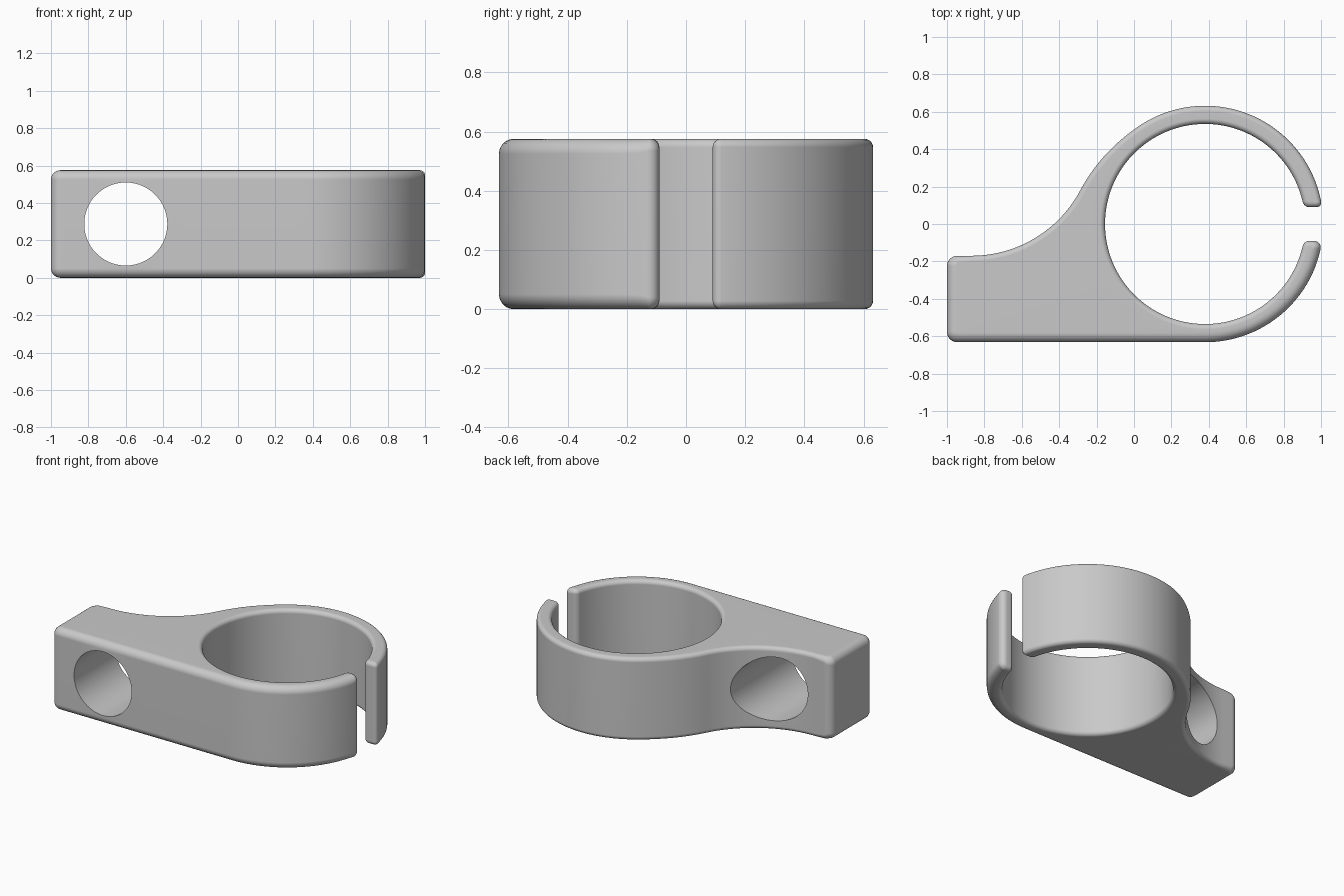
import bpy
import bmesh
from math import sin, cos, pi, asin, atan2, radians
from mathutils import Vector

cube = bpy.data.objects.get("Cube")
if cube:
    bpy.data.objects.remove(cube, do_unlink=True)

HEIGHT = 0.575
CENTRE = Vector((0.38, 0.0))
R_OUT, R_IN, GAP = 0.632, 0.535, 0.09
FRONT, BACK = -R_OUT, -0.17
SOFT, FINE = 0.05, 0.028      # edge rounding: front and block, elsewhere
TIP, LOW_TIP = 0.03, 0.045    # corner rounding of the clip ends


def arc(c, r, a, b, n):
    return [Vector((c.x + r * cos(a + (b - a) * i / n),
                    c.y + r * sin(a + (b - a) * i / n))) for i in range(n + 1)]


def corner(before, c, after, r, n=8):
    """Round the corner c between its two neighbours."""
    u = (before - c).normalized() * r
    v = (after - c).normalized() * r
    return [c + u * (1 - sin(pi / 2 * i / n)) + v * (1 - cos(pi / 2 * i / n))
            for i in range(n + 1)]


def bend(a, c, b, n):
    return [a.lerp(c, i / n).lerp(c.lerp(b, i / n), i / n) for i in range(n + 1)]


def tip(r, side):
    return Vector((CENTRE.x + r * cos(asin(GAP / r)), side * GAP))


# Outline pieces, counter-clockwise: (points, edge rounding)
a_out, a_in = asin(GAP / R_OUT), asin(GAP / R_IN)
t_in = a_in + TIP / R_IN
join = atan2(0.51, -0.38)
lower = arc(CENTRE, R_OUT, -pi / 2, -a_out - LOW_TIP / R_OUT, 44)
inner = arc(CENTRE, R_IN, -t_in, t_in - 2 * pi, 120)
upper = arc(CENTRE, R_OUT, a_out + TIP / R_OUT, join, 60)
hollow = arc(Vector((-0.87, 0.49)), 0.66, radians(-27.7), -pi / 2, 28)
shoulder = bend(upper[-1], Vector((-0.184, 0.372)), hollow[0], 16)
low_o, low_i = tip(R_OUT, -1), tip(R_IN, -1)
up_o, up_i = tip(R_OUT, 1), tip(R_IN, 1)
fl, bl = Vector((-1, FRONT)), Vector((-1, BACK))
front = [fl.lerp(lower[0], i / 20) for i in range(1, 20)]

outer_start = [
    (corner(bl, fl, lower[0], 0.055), SOFT),
    (front, SOFT), (lower, SOFT),
    (corner(lower[-1], low_o, low_i, LOW_TIP), 0.04),
]
bore_side = [
    (corner(low_o, low_i, inner[0], TIP), FINE),
    (inner, FINE),
    (corner(inner[-1], up_i, up_o, TIP), FINE),
]
outer_end = [
    (corner(up_i, up_o, upper[0], TIP), FINE),
    (upper, FINE), (shoulder, FINE), (hollow, FINE),
    (corner(hollow[-1], bl, fl, 0.055), SOFT),
]
path, rounding, splits = [], [], []
for group in (outer_start, bore_side, outer_end):
    for points, r in group:
        for p in points:
            if not path or (p - path[-1]).length > 0.002:
                path.append(p)
                rounding.append(r)
    splits.append(len(path))
count = len(path)
for _ in range(6):
    rounding = [min(r, (rounding[i - 1] + r + rounding[(i + 1) % count]) / 3)
                for i, r in enumerate(rounding)]

# Inward direction at each outline point
inward = []
for i, p in enumerate(path):
    d = (p - path[i - 1]).normalized() + (path[(i + 1) % count] - p).normalized()
    inward.append(Vector((-d.y, d.x)).normalized())

# Clip body: stacked outline loops with rounded rims
bm = bmesh.new()
steps = 6
levels = [(-1, pi / 2 * (1 - k / steps)) for k in range(steps + 1)]
levels += [(1, pi / 2 * k / steps) for k in range(steps + 1)]
loops = []
for side, a in levels:
    loop = []
    for p, n, r in zip(path, inward, rounding):
        q = p + n * r * (1 - cos(a))
        z = HEIGHT / 2 + side * (HEIGHT / 2 - r * (1 - sin(a)))
        loop.append(bm.verts.new((q.x, q.y, z)))
    loops.append(loop)
for lo, hi in zip(loops, loops[1:]):
    for i in range(count):
        j = (i + 1) % count
        bm.faces.new((lo[i], lo[j], hi[j], hi[i]))


def sweep(v):
    """Angle around a pivot inside the ring, counted from the gap."""
    return (atan2(v.co.y + 0.2, v.co.x - CENTRE.x) - radians(19)) % (2 * pi)


# Flat caps: a strip of triangles between the outer and the ring-hole edge
for loop in (loops[0], loops[-1]):
    outside = loop[splits[1]:] + loop[:splits[0]]
    inside = loop[splits[0]:splits[1]][::-1]
    i = j = 0
    while i < len(outside) - 1 or j < len(inside) - 1:
        if j == len(inside) - 1 or (i < len(outside) - 1 and
                                    sweep(outside[i + 1]) < sweep(inside[j + 1])):
            bm.faces.new((outside[i], outside[i + 1], inside[j]))
            i += 1
        else:
            bm.faces.new((outside[i], inside[j + 1], inside[j]))
            j += 1
bmesh.ops.recalc_face_normals(bm, faces=bm.faces)
mesh = bpy.data.meshes.new("clip_body")
bm.to_mesh(mesh)
bm.free()
body = bpy.data.objects.new("clip_body", mesh)
bpy.context.collection.objects.link(body)

grey = bpy.data.materials.new("plain_grey")
grey.use_nodes = True
colour = (0.585, 0.585, 0.585, 1)
grey.diffuse_color = colour
grey.node_tree.nodes["Principled BSDF"].inputs["Base Color"].default_value = colour
mesh.materials.append(grey)

# Round bore through the block, front to back
bpy.ops.mesh.primitive_cylinder_add(vertices=96, radius=0.222, depth=3,
                                    location=(-0.6, 0, HEIGHT / 2),
                                    rotation=(pi / 2, 0, 0))
cutter = bpy.context.object
cutter.name = "bore_cutter"
cutter.hide_render = True
cutter.data.materials.append(grey)
cut = body.modifiers.new("bore", "BOOLEAN")
cut.operation = "DIFFERENCE"
cut.solver = "EXACT"
cut.object = cutter

bpy.ops.object.select_all(action="DESELECT")
body.select_set(True)
bpy.context.view_layer.objects.active = body
bpy.ops.object.modifier_apply(modifier="bore")
bpy.data.objects.remove(cutter, do_unlink=True)

# Smooth shading with crisp bore edges and flat caps
bpy.ops.object.shade_smooth_by_angle(angle=radians(30))
weighted = body.modifiers.new("flat_caps", "WEIGHTED_NORMAL")
weighted.keep_sharp = True
